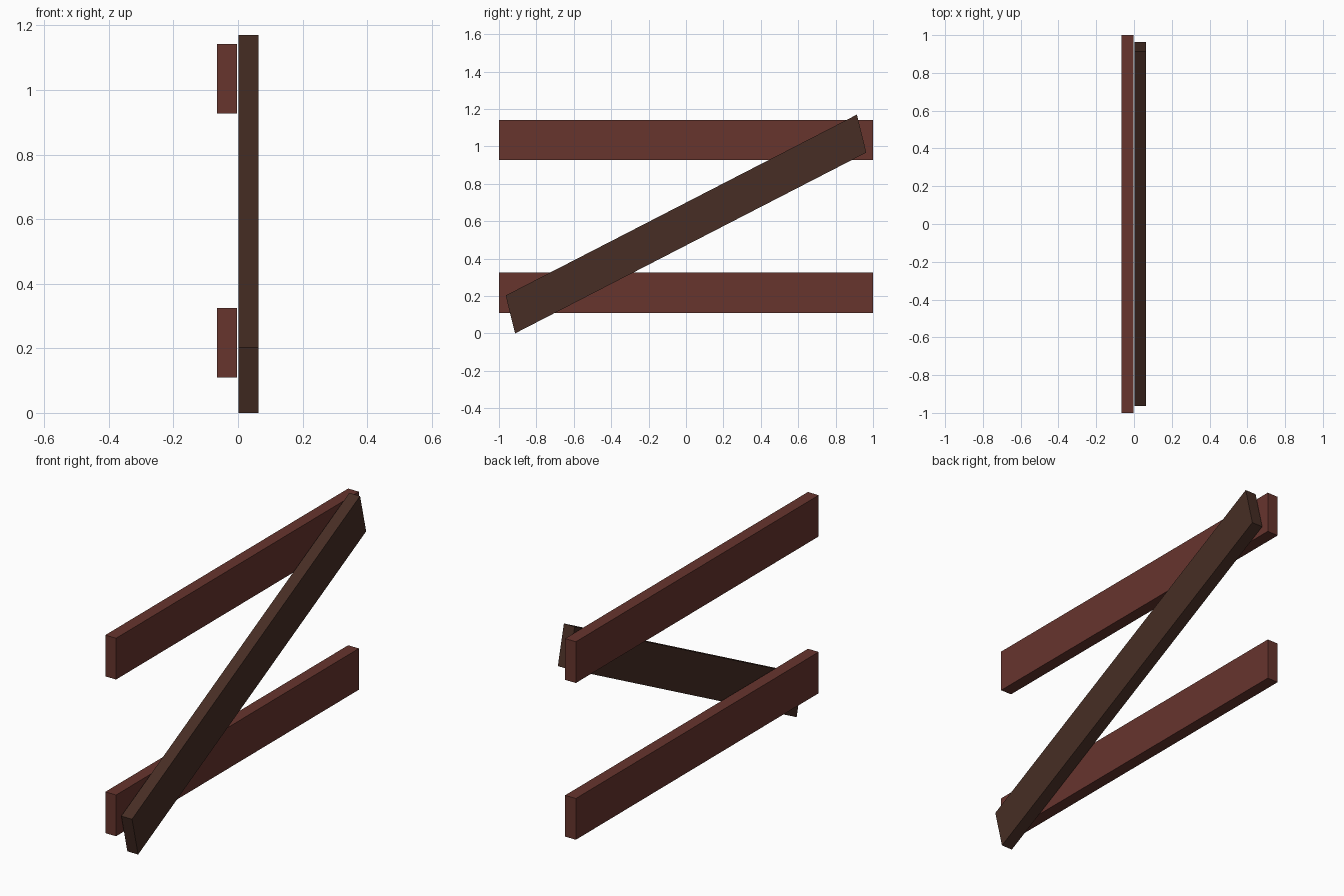
import bpy
import bmesh

if "Cube" in bpy.data.objects:
    bpy.data.objects.remove(bpy.data.objects["Cube"])


def material(name, rgb):
    m = bpy.data.materials.new(name)
    m.diffuse_color = (*rgb, 1.0)
    m.use_nodes = True
    m.node_tree.nodes["Principled BSDF"].inputs["Base Color"].default_value = m.diffuse_color
    return m


def plank(name, profile, x0, x1, mat):
    """Extrude a (y, z) outline from x0 to x1."""
    bm = bmesh.new()
    face = bm.faces.new([bm.verts.new((x0, y, z)) for y, z in profile])
    out = bmesh.ops.extrude_face_region(bm, geom=[face])
    moved = [v for v in out["geom"] if isinstance(v, bmesh.types.BMVert)]
    bmesh.ops.translate(bm, verts=moved, vec=(x1 - x0, 0, 0))
    bmesh.ops.recalc_face_normals(bm, faces=bm.faces)
    mesh = bpy.data.meshes.new(name)
    bm.to_mesh(mesh)
    bm.free()
    mesh.materials.append(mat)
    obj = bpy.data.objects.new(name, mesh)
    bpy.context.collection.objects.link(obj)
    return obj


red_wood = material("reddish_wood", (0.135, 0.035, 0.027))
dark_wood = material("dark_brown_wood", (0.063, 0.027, 0.018))

# Two horizontal rails
for name, z in (("lower_rail", 0.11), ("upper_rail", 0.927)):
    plank(name, [(-1, z), (1, z), (1, z + 0.215), (-1, z + 0.215)],
          -0.065, -0.003, red_wood)

# Diagonal brace with slanted ends, in front of the rails
plank("diagonal_brace",
      [(-0.914, 0.0), (0.964, 0.967), (0.914, 1.17), (-0.964, 0.203)],
      0.002, 0.064, dark_wood)
